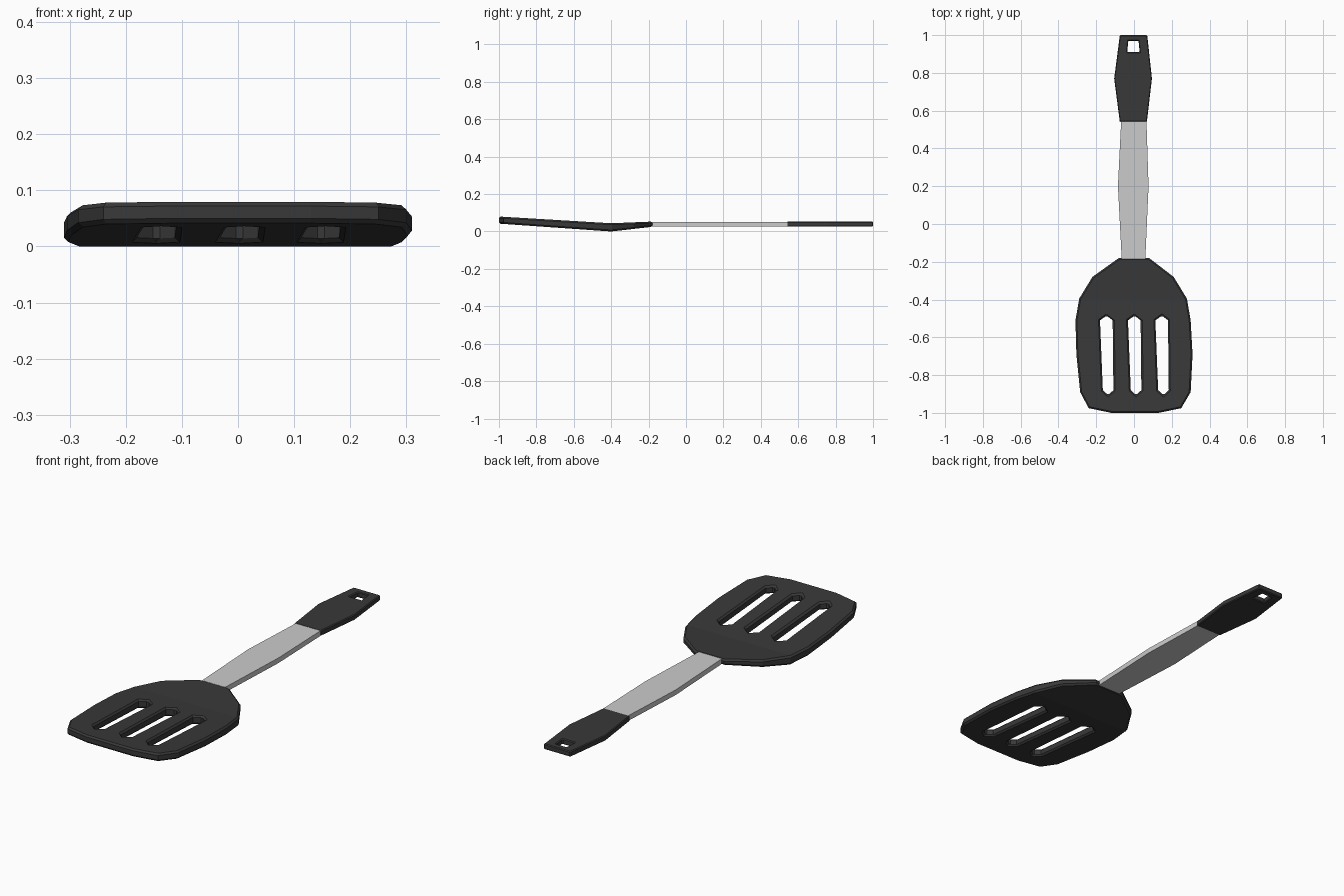
import bpy, bmesh

if "Cube" in bpy.data.objects:
    bpy.data.objects.remove(bpy.data.objects["Cube"])

dark = bpy.data.materials.new("dark_nylon")
dark.diffuse_color = (0.04, 0.04, 0.04, 1)
dark.use_nodes = True
dark.node_tree.nodes["Principled BSDF"].inputs["Base Color"].default_value = dark.diffuse_color


def plate(name, loops, z0, z1, mat=None, bevel=0, profile=None):
    """Flat plate from an outline plus hole loops; profile gives (y, bottom, top)."""
    bm = bmesh.new()
    for pts in loops:
        vs = [bm.verts.new((x, y, 0)) for x, y in pts]
        for a, b in zip(vs, vs[1:] + vs[:1]):
            bm.edges.new((a, b))
    bmesh.ops.triangle_fill(bm, edges=bm.edges[:], use_beauty=True)
    for p in (profile or [])[1:-1]:
        bmesh.ops.bisect_plane(bm, geom=bm.verts[:] + bm.edges[:] + bm.faces[:],
                               plane_co=(0, p[0], 0), plane_no=(0, 1, 0))
    out = bmesh.ops.extrude_face_region(bm, geom=bm.faces[:])
    upper = {g for g in out["geom"] if isinstance(g, bmesh.types.BMVert)}
    for v in bm.verts:
        lo, hi = z0, z1
        for (ya, la, ha), (yb, lb, hb) in zip(profile or [], (profile or [])[1:]):
            if ya - 1e-5 <= v.co.y <= yb + 1e-5:
                t = (v.co.y - ya) / (yb - ya)
                lo, hi = la + t * (lb - la), ha + t * (hb - ha)
        v.co.z = hi if v in upper else lo
    bmesh.ops.recalc_face_normals(bm, faces=bm.faces[:])
    me = bpy.data.meshes.new(name)
    bm.to_mesh(me)
    bm.free()
    ob = bpy.data.objects.new(name, me)
    bpy.context.collection.objects.link(ob)
    if mat:
        me.materials.append(mat)
    if bevel:
        m = ob.modifiers.new("edge", 'BEVEL')
        m.width, m.segments = bevel, 1
        m.limit_method, m.angle_limit = 'ANGLE', 1.1
        m.use_clamp_overlap = False
    return ob


def slot(x):
    return [(x - 0.035, -0.51), (x, -0.485), (x + 0.032, -0.51),
            (x + 0.036, -0.88), (x + 0.008, -0.905), (x - 0.02, -0.88)]


# slotted blade, bent near the neck
blade = [(-0.08, -0.18), (-0.22, -0.28), (-0.29, -0.395), (-0.31, -0.51),
         (-0.305, -0.69), (-0.285, -0.89), (-0.24, -0.975), (-0.12, -1.0),
         (0.13, -1.0), (0.25, -0.975), (0.30, -0.89), (0.31, -0.69),
         (0.30, -0.51), (0.28, -0.395), (0.21, -0.28), (0.08, -0.18)]
plate("blade", [blade] + [slot(x) for x in (-0.145, 0.003, 0.148)], 0, 0, dark, 0.008,
      [(-1.0, 0.042, 0.08), (-0.40, 0.0, 0.044), (-0.18, 0.025, 0.053)])

# metal shaft
plate("shaft", [[(-0.065, -0.185), (0.06, -0.185), (0.077, 0.2), (0.066, 0.545),
                 (-0.068, 0.545), (-0.085, 0.2)]], 0.027, 0.052)

# grip with hanging hole
grip = [(-0.075, 0.54), (0.068, 0.54), (0.095, 0.77), (0.07, 1.0), (-0.075, 1.0), (-0.105, 0.77)]
hole = [(-0.036, 0.91), (0.03, 0.91), (0.024, 0.97), (-0.03, 0.97)]
plate("grip", [grip, hole], 0.026, 0.053, dark, 0.004)
